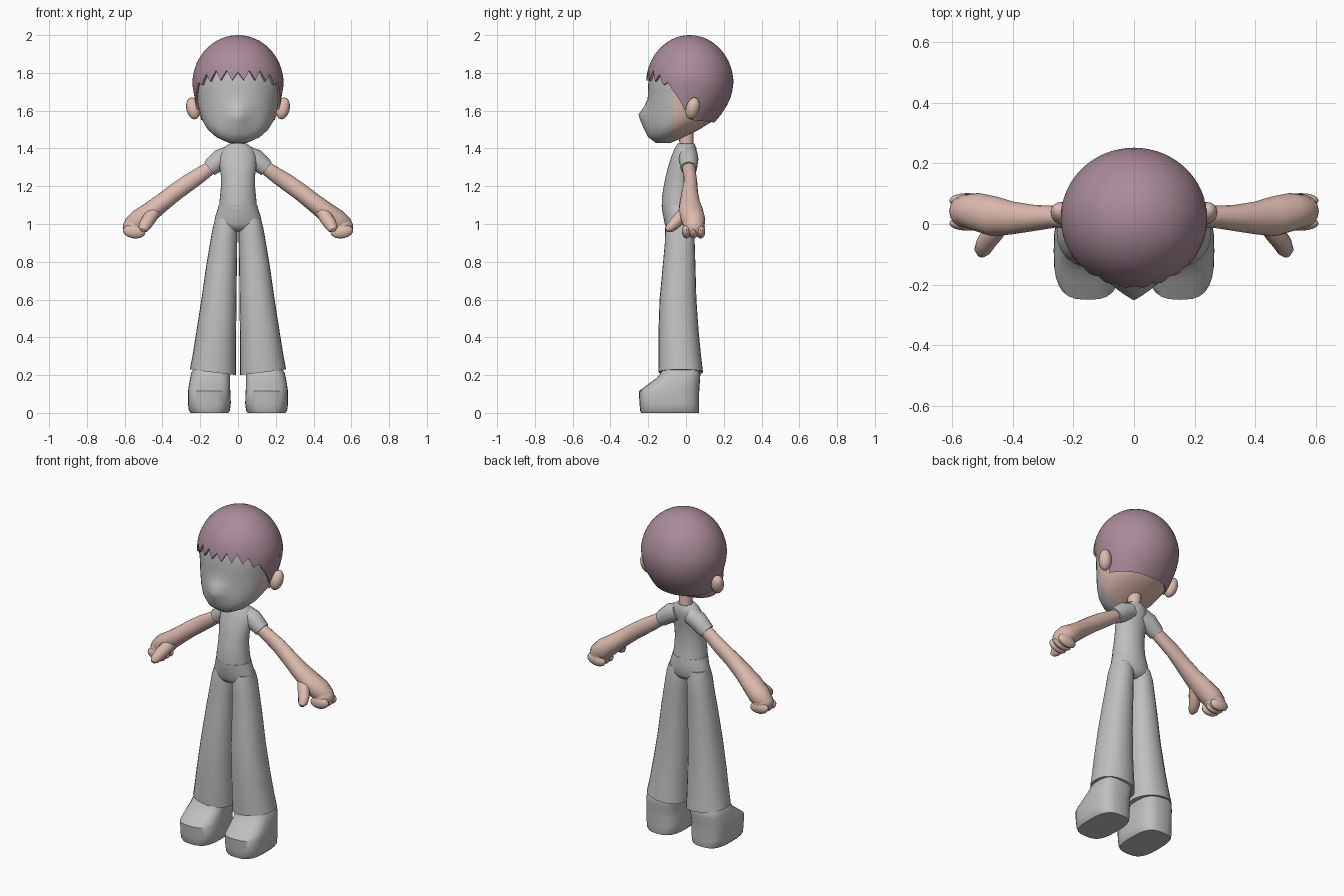
import bpy, bmesh, math
from mathutils import Vector, Matrix

if "Cube" in bpy.data.objects:
    bpy.data.objects.remove(bpy.data.objects["Cube"])


def material(name, rgb):
    m = bpy.data.materials.new(name)
    m.diffuse_color = (*rgb, 1)
    m.use_nodes = True
    m.node_tree.nodes["Principled BSDF"].inputs["Base Color"].default_value = m.diffuse_color
    return m


SKIN = material("skin", (0.73, 0.50, 0.43))
GREY = material("plain grey", (0.52, 0.52, 0.52))
HAIR = material("mauve hair", (0.40, 0.26, 0.32))


def finish(name, bm, mats, mirror=False):
    bmesh.ops.recalc_face_normals(bm, faces=bm.faces[:])
    me = bpy.data.meshes.new(name)
    bm.to_mesh(me)
    bm.free()
    for m in mats:
        me.materials.append(m)
    ob = bpy.data.objects.new(name, me)
    bpy.context.collection.objects.link(ob)
    if mirror:
        ob.modifiers.new("Mirror", 'MIRROR').use_mirror_merge = False
    return ob


def skin_rings(rings, cap_start=True, cap_end=True):
    """bmesh from a list of equally long closed point rings"""
    bm = bmesh.new()
    rows = [[bm.verts.new(p) for p in r] for r in rings]
    n = len(rows[0])
    for a, b in zip(rows, rows[1:]):
        for i in range(n):
            j = (i + 1) % n
            bm.faces.new((a[i], a[j], b[j], b[i]))
    if cap_start:
        bm.faces.new(rows[0])
    if cap_end:
        bm.faces.new(rows[-1])
    return bm


def oval(z, x0, x1, y0, y1, n=24, e=1.0, tilt=0.0):
    """horizontal superellipse ring; first point at the front"""
    pts = []
    for i in range(n):
        a = 2 * math.pi * i / n
        s, c = math.sin(a), -math.cos(a)
        s = math.copysign(abs(s) ** e, s)
        c = math.copysign(abs(c) ** e, c)
        pts.append((((x0 + x1) + (x1 - x0) * s) / 2, ((y0 + y1) + (y1 - y0) * c) / 2, z + tilt * s))
    return pts


def tube(path, n=16):
    """rings along a path of (x, y, z, width along y, thickness)"""
    P = [Vector(p[:3]) for p in path]
    rings = []
    for k, p in enumerate(path):
        t = (P[min(k + 1, len(P) - 1)] - P[max(k - 1, 0)]).normalized()
        b = t.cross(Vector((0, 1, 0))).normalized()
        s = b.cross(t)
        rings.append([P[k] + b * p[4] * math.cos(2 * math.pi * i / n)
                      + s * p[3] * math.sin(2 * math.pi * i / n) for i in range(n)])
    return skin_rings(rings)


def add_ball(bm, loc, radii, rot=None):
    m = Matrix.Translation(loc) @ (rot or Matrix()) @ Matrix.Diagonal((*radii, 1))
    bmesh.ops.create_uvsphere(bm, u_segments=16, v_segments=10, radius=1, matrix=m)


def lerp_table(table, x):
    for a, b in zip(table, table[1:]):
        if a[0] <= x <= b[0]:
            t = (x - a[0]) / (b[0] - a[0])
            return [u + (v - u) * t for u, v in zip(a[1:], b[1:])]
    return table[-1][1:]


# Head shape: domed above 1.74, tapered jaw below (z, half width, front, back)
JAW = [(1.43, .05, -.16, -.08), (1.46, .115, -.195, -.01), (1.50, .16, -.208, .07),
       (1.55, .19, -.21, .15), (1.62, .21, -.205, .20), (1.68, .22, -.202, .228),
       (1.74, .23, -.20, .24)]
CENTRE = Vector((0, .02, 1.74))


def head_section(z):
    if z <= 1.74:
        return lerp_table(JAW, z)
    k = math.sqrt(max(0.0004, 1 - ((z - 1.74) / .248) ** 2))
    return .23 * k, .02 - .22 * k, .02 + .22 * k


def head_point(a, z, off=0.0):
    rx, yf, yb = head_section(z)
    p = Vector((rx * math.sin(a), (yf + yb) / 2 - (yb - yf) / 2 * math.cos(a), z))
    return p + (p - CENTRE).normalized() * off


# Head with grey face front and a pointed nose
N = 48
levels = [1.43, 1.44, 1.46, 1.48, 1.50, 1.525, 1.55, 1.58, 1.62, 1.66, 1.70, 1.74, 1.80, 1.86, 1.92, 1.96, 1.985]
bm = skin_rings([[head_point(2 * math.pi * i / N, z) for i in range(N)] for z in levels])
NOSE = [(1.43, 0), (1.50, .3), (1.55, .75), (1.58, 1), (1.62, .4), (1.66, 0), (2.0, 0)]
for v in bm.verts:
    if v.co.y < -.1:
        v.co.y -= .044 * max(0, 1 - abs(v.co.x) / .085) * lerp_table(NOSE, v.co.z)[0]
bmesh.ops.bisect_plane(bm, geom=bm.verts[:] + bm.edges[:] + bm.faces[:],
                       plane_co=(0, -.07, 0), plane_no=(0, 1, 0))
for f in bm.faces:
    f.material_index = 1 if f.calc_center_median().y < -.07 else 0
finish("head", bm, [SKIN, GREY])

# Hair cap with a ragged fringe and side locks (degrees from front, hairline height)
LINE = [(0, 1.80), (7.5, 1.76), (15, 1.81), (22.5, 1.76), (30, 1.81), (37.5, 1.755),
        (45, 1.79), (52.5, 1.735), (60, 1.75), (67.5, 1.71), (82.5, 1.645), (90, 1.61),
        (97.5, 1.65), (105, 1.56), (120, 1.555), (180, 1.545)]
N = 96
rows = []
ROWS = 16
for r in range(1, ROWS + 2):
    row = []
    for i in range(N):
        d = 360 * i / N
        low = lerp_table(LINE, min(d, 360 - d))[0]
        z = low + (1.988 - low) * math.cos(min(r, ROWS) / ROWS * math.pi / 2)
        row.append(head_point(math.radians(d), z, .012 if r <= ROWS else -.004))
    rows.append(row)
bm = skin_rings(rows, cap_start=False, cap_end=False)
bm.verts.ensure_lookup_table()
top = bm.verts.new((0, .02, 2.0))
ring = bm.verts[:N]
for i in range(N):
    bm.faces.new((ring[i], ring[(i + 1) % N], top))
finish("hair", bm, [HAIR])

# Ears
bm = bmesh.new()
add_ball(bm, (.238, .035, 1.612), (.036, .036, .06),
         Matrix.Rotation(math.radians(12), 4, 'Y') @ Matrix.Rotation(math.radians(-15), 4, 'X'))
finish("ear", bm, [SKIN], True)

# Neck
finish("neck", tube([(0, .005, 1.38, .045, .045), (0, .002, 1.43, .037, .038), (0, 0, 1.51, .042, .042)]), [SKIN])

# Shirt body
shirt = [(1.08, .101, -.128, .045), (1.14, .096, -.128, .037), (1.20, .09, -.118, .033), (1.26, .091, -.106, .035),
         (1.31, .098, -.093, .042), (1.36, .098, -.076, .052), (1.40, .08, -.06, .057), (1.425, .048, -.045, .045)]
finish("shirt", skin_rings([oval(z, -w, w, f, b, 32) for z, w, f, b in shirt]), [GREY])

# Sleeves
finish("sleeve", tube([(.04, .012, 1.366, .05, .05), (.09, .014, 1.343, .052, .055),
                       (.125, .015, 1.315, .047, .049), (.152, .015, 1.294, .044, .044)]), [GREY], True)

# Arms
arm = [(.11, .015, 1.325, .03, .03), (.15, .015, 1.295, .035, .036), (.20, .02, 1.26, .034, .041),
       (.26, .024, 1.22, .036, .045), (.33, .02, 1.17, .043, .046), (.40, .02, 1.115, .054, .048),
       (.46, .025, 1.068, .066, .052), (.52, .04, 1.02, .063, .06), (.56, .045, .985, .053, .055),
       (.585, .045, .965, .03, .035)]
finish("arm", tube(arm), [SKIN], True)

# Fists with curled fingers
bm = bmesh.new()
add_ball(bm, (.548, .042, .985), (.062, .058, .056))
for y in (.002, .04, .078):
    add_ball(bm, (.55, y, .96), (.06, .024, .036), Matrix.Rotation(math.radians(-8), 4, 'Y'))
finish("fist", bm, [SKIN], True)

# Thumbs
finish("thumb", tube([(.43, .01, 1.08, .03, .03), (.465, -.03, 1.035, .034, .036), (.488, -.062, 1.0, .03, .034),
                      (.50, -.088, .977, .024, .028), (.503, -.104, .966, .011, .013)], 12), [SKIN], True)

# Trouser seat
seat = [(.96, .07, -.07, .01), (.975, .11, -.10, .035), (1.0, .128, -.113, .046),
        (1.04, .12, -.12, .048), (1.07, .11, -.126, .047), (1.10, .102, -.129, .043)]
finish("trouser_seat", skin_rings([oval(z, -w, w, f, b, 32) for z, w, f, b in seat]), [GREY])

# Flared trouser legs with a slanted hem
leg = [(.215, .01, .255, -.145, .09, .015), (.30, .01, .24, -.146, .08, .008), (.42, .01, .222, -.146, .068, 0),
       (.60, .008, .194, -.14, .055, 0), (.78, .006, .168, -.123, .05, 0), (.90, .004, .148, -.112, .046, 0),
       (.98, .003, .134, -.11, .045, 0), (1.03, .01, .12, -.10, .035, 0)]
finish("trouser_leg", skin_rings([oval(z, a, b, f, k, 24, .92, t) for z, a, b, f, k, t in leg]), [GREY], True)

# Chunky shoes with a wedge toe
shoe = [(0, .052, .25, -.238, .068), (.012, .043, .26, -.243, .07), (.05, .038, .265, -.246, .07),
        (.115, .04, .264, -.25, .07), (.128, .042, .263, -.232, .071), (.16, .042, .258, -.19, .073),
        (.185, .042, .253, -.155, .075), (.21, .042, .248, -.135, .076), (.26, .05, .22, -.11, .06)]
finish("shoe", skin_rings([oval(z, a, b, f, k, 28, .68) for z, a, b, f, k in shoe]), [GREY], True)

# Smooth shading that keeps hard edges
for ob in bpy.data.objects:
    ob.select_set(True)
    bpy.context.view_layer.objects.active = ob
bpy.ops.object.shade_smooth_by_angle(angle=math.radians(45))
